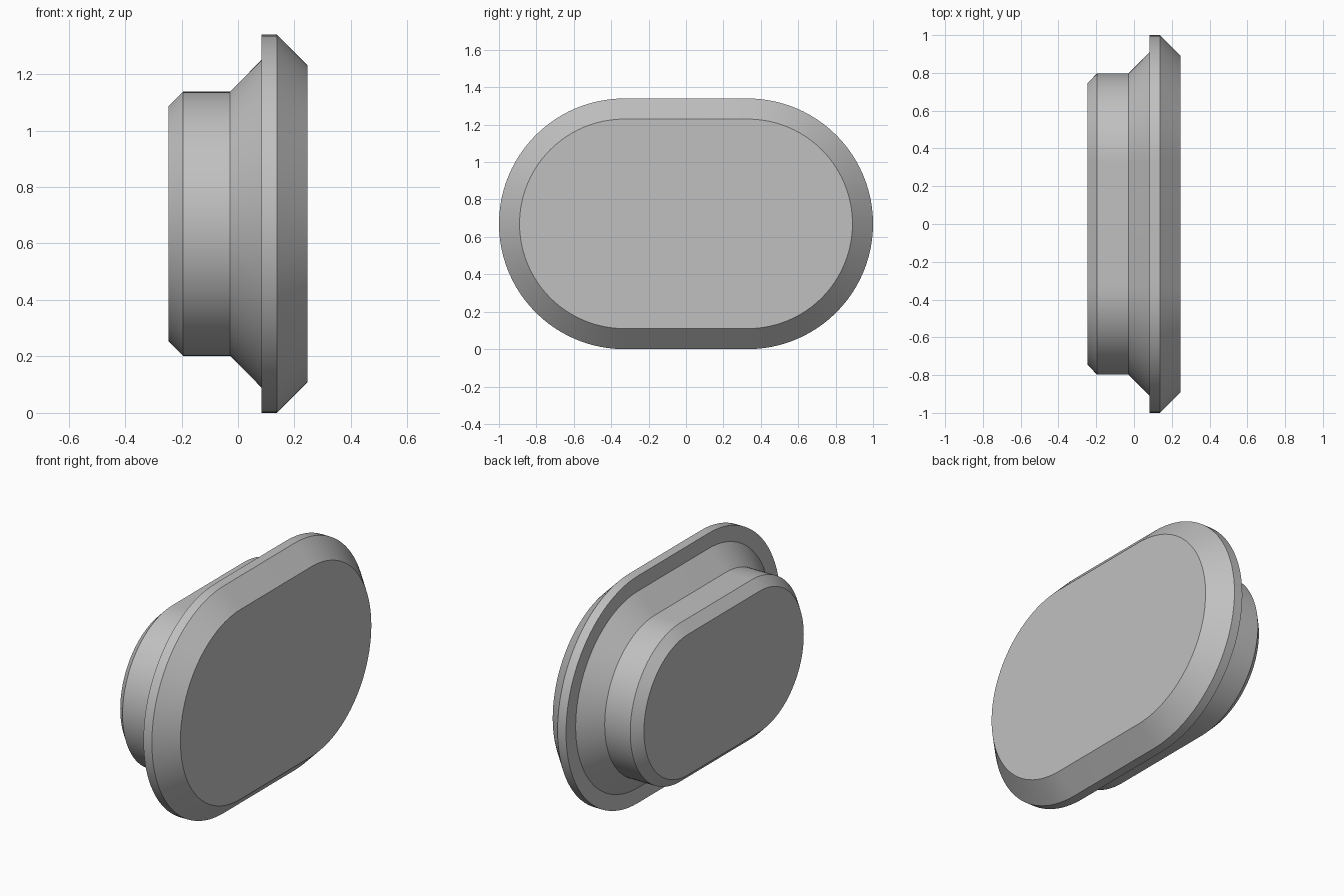
import bpy
import bmesh
from math import cos, sin, pi, radians

cube = bpy.data.objects.get("Cube")
if cube:
    bpy.data.objects.remove(cube, do_unlink=True)

CENTRE_Z = 0.67    # height of the plug axis
HALF_STRAIGHT = 0.33   # half the straight run between the round ends
ARC_STEPS = 48

grey = bpy.data.materials.new("plain grey")
grey.use_nodes = True
colour = (0.53, 0.53, 0.53, 1)
grey.diffuse_color = colour
grey.node_tree.nodes["Principled BSDF"].inputs["Base Color"].default_value = colour


def stadium(bm, x, radius):
    """Ring of vertices: two half circles joined by straight runs."""
    ring = []
    for side in (1, -1):
        for i in range(ARC_STEPS + 1):
            a = -pi / 2 + pi * i / ARC_STEPS
            y = side * (HALF_STRAIGHT + radius * cos(a))
            z = CENTRE_Z + side * radius * sin(a)
            ring.append(bm.verts.new((x, y, z)))
    return ring


# Stepped profile (x, radius): chamfered boss, flared neck, flange, chamfered cap
profile = [(-0.247, 0.415), (-0.195, 0.468), (-0.028, 0.468),
           (0.083, 0.58), (0.083, 0.67), (0.138, 0.67), (0.247, 0.56)]

bm = bmesh.new()
rings = [stadium(bm, x, r) for x, r in profile]
count = len(rings[0])
for a, b in zip(rings, rings[1:]):
    for i in range(count):
        j = (i + 1) % count
        bm.faces.new((a[i], a[j], b[j], b[i]))

# Flat ends
bm.faces.new(rings[0])
bm.faces.new(rings[-1])
bmesh.ops.recalc_face_normals(bm, faces=bm.faces)

mesh = bpy.data.meshes.new("oblong_plug")
bm.to_mesh(mesh)
bm.free()
mesh.materials.append(grey)
plug = bpy.data.objects.new("oblong_plug", mesh)
bpy.context.collection.objects.link(plug)

# Smooth round ends, crisp steps
bpy.ops.object.select_all(action="DESELECT")
plug.select_set(True)
bpy.context.view_layer.objects.active = plug
bpy.ops.object.shade_smooth_by_angle(angle=radians(30))
